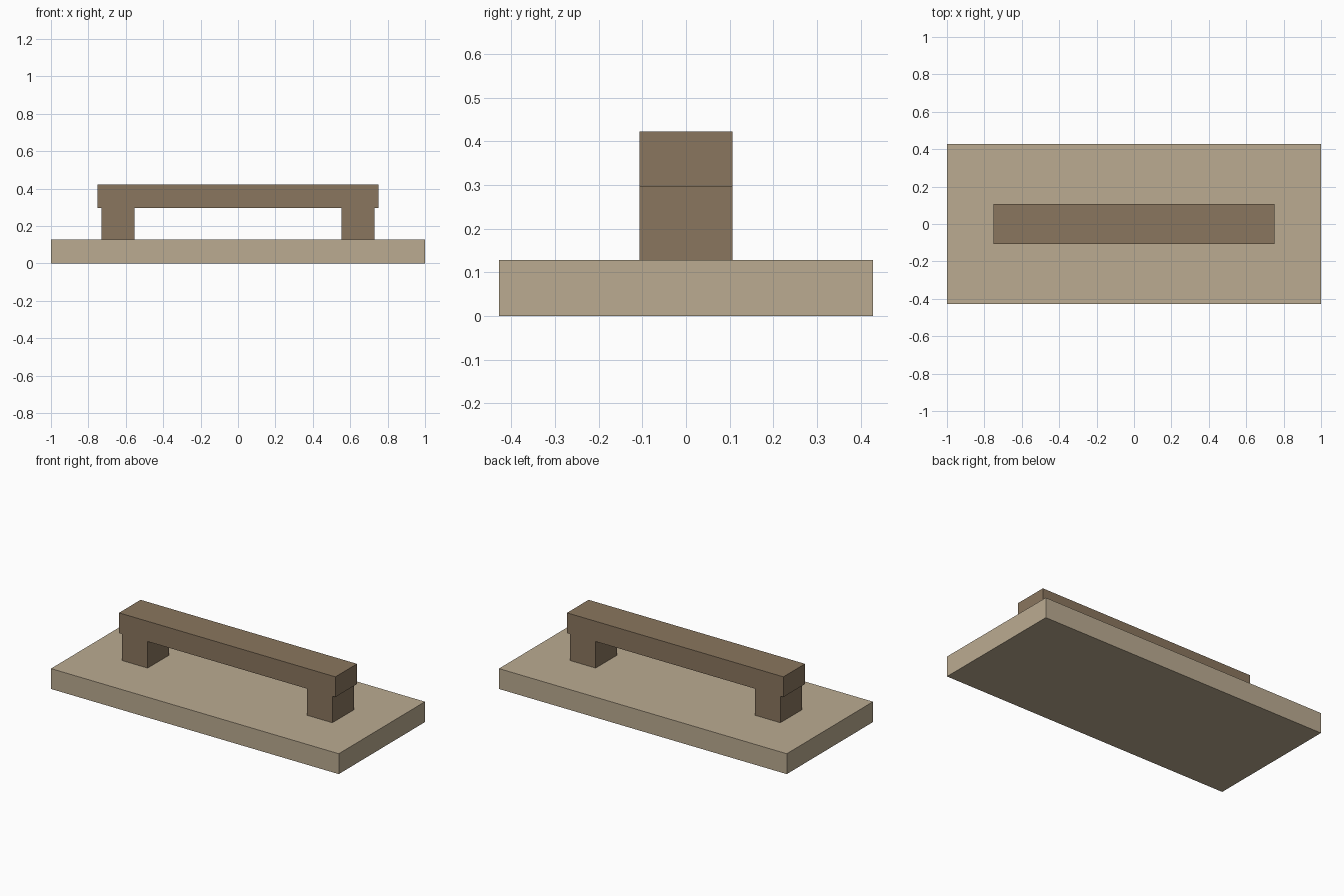
import bpy

# Remove the default cube
cube = bpy.data.objects.get("Cube")
if cube:
    bpy.data.objects.remove(cube, do_unlink=True)


def make_material(name, rgb):
    mat = bpy.data.materials.new(name)
    mat.use_nodes = True
    color = (*rgb, 1.0)
    mat.diffuse_color = color
    mat.node_tree.nodes["Principled BSDF"].inputs["Base Color"].default_value = color
    return mat


def box(name, x_range, half_depth, z_range, mat):
    """Box spanning the given x and z ranges, centred on y = 0."""
    (x0, x1), (z0, z1) = x_range, z_range
    bpy.ops.mesh.primitive_cube_add(size=1, location=((x0 + x1) / 2, 0, (z0 + z1) / 2))
    obj = bpy.context.object
    obj.name = obj.data.name = name
    obj.scale = (x1 - x0, 2 * half_depth, z1 - z0)
    bpy.ops.object.transform_apply(location=False, rotation=False, scale=True)
    obj.data.materials.append(mat)
    return obj


light_wood = make_material("light tan", (0.497, 0.407, 0.283))
dark_wood = make_material("brown", (0.254, 0.181, 0.112))

BASE_TOP = 0.128
GRIP_BOTTOM = 0.295
GRIP_TOP = 0.422
HANDLE_HALF_DEPTH = 0.107

# Flat board
box("base_board", (-1, 1), 0.428, (0, BASE_TOP), light_wood)

# Handle: long grip bar on two posts set slightly in from its ends
box("handle_grip", (-0.752, 0.752), HANDLE_HALF_DEPTH, (GRIP_BOTTOM, GRIP_TOP), dark_wood)
for side, x_range in (("left", (0.553, 0.731)), ("right", (-0.731, -0.553))):
    box(f"handle_post_{side}", x_range, HANDLE_HALF_DEPTH, (BASE_TOP, GRIP_BOTTOM), dark_wood)
